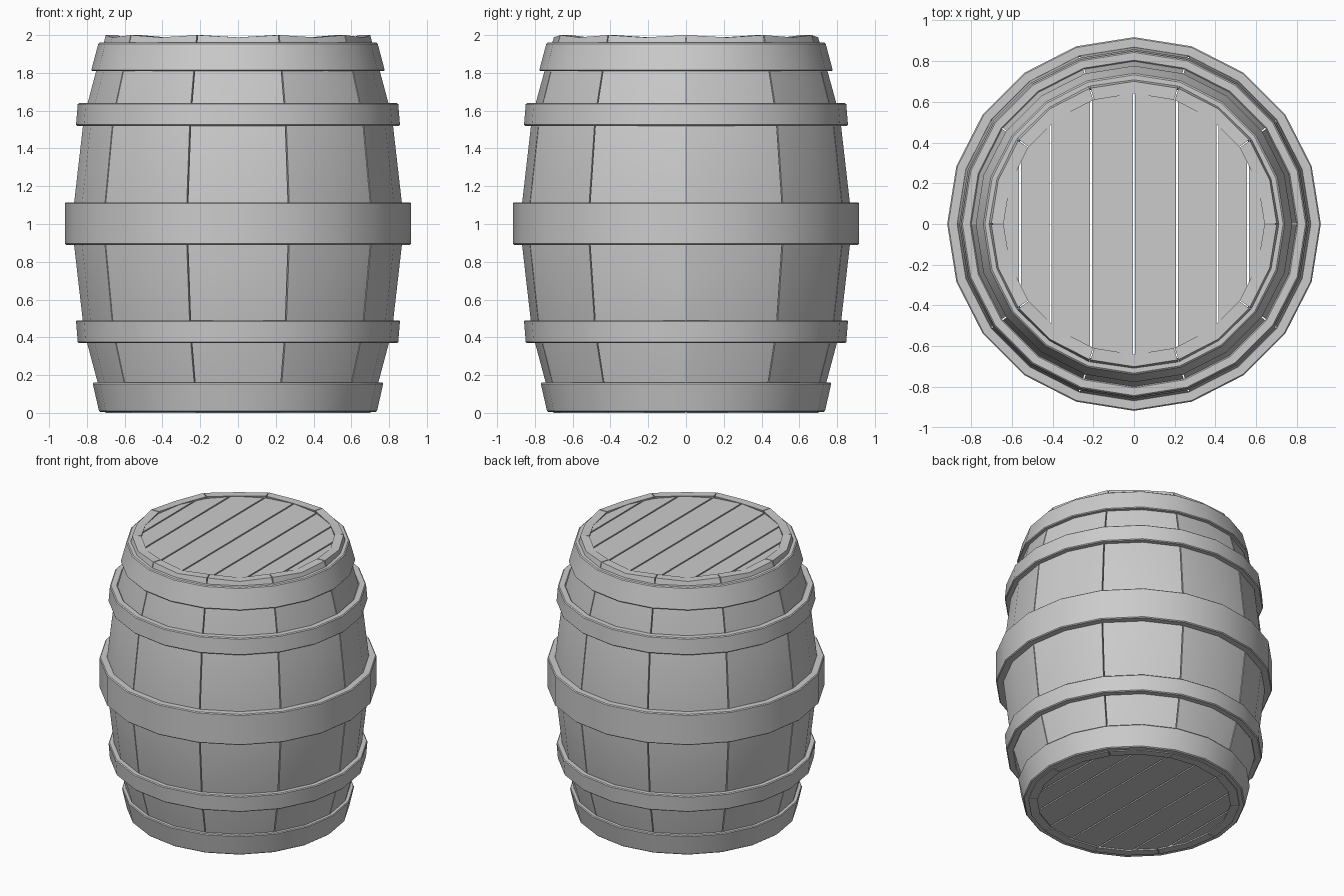
import bpy, bmesh
from math import sin, cos, pi, radians

if "Cube" in bpy.data.objects:
    bpy.data.objects.remove(bpy.data.objects["Cube"])

SIDES = 20     # facets round the barrel
STAVES = 10    # two facets per stave


def finish(bm, name, bevel=0.0):
    bmesh.ops.recalc_face_normals(bm, faces=bm.faces[:])
    me = bpy.data.meshes.new(name)
    bm.to_mesh(me)
    bm.free()
    ob = bpy.data.objects.new(name, me)
    bpy.context.collection.objects.link(ob)
    if bevel:
        m = ob.modifiers.new("bevel", 'BEVEL')
        m.width, m.segments, m.limit_method = bevel, 1, 'ANGLE'
        m.angle_limit = radians(50)
    bpy.ops.object.select_all(action='DESELECT')
    ob.select_set(True)
    bpy.context.view_layer.objects.active = ob
    bpy.ops.object.shade_smooth_by_angle(angle=radians(30))
    return ob


def sweep(bm, sections, closed):
    """Skin a list of closed cross-sections."""
    rings = [[bm.verts.new(p) for p in s] for s in sections]
    n = len(rings[0])
    pairs = list(zip(rings, rings[1:] + rings[:1])) if closed else list(zip(rings, rings[1:]))
    for a, b in pairs:
        for i in range(n):
            j = (i + 1) % n
            bm.faces.new((a[i], a[j], b[j], b[i]))
    if not closed:
        bm.faces.new(rings[0])
        bm.faces.new(rings[-1])


# Staves: curved profile, tops dipping slightly at mid-stave
outer = [(0.70, 0.0), (0.815, 0.43), (0.869, 0.9), (0.869, 1.1), (0.815, 1.57), (0.70, 2.0)]
profile = outer + [(r - 0.06, z) for r, z in reversed(outer)]
gap = 0.004
step = 2 * pi / STAVES
bm = bmesh.new()
for k in range(STAVES):
    a0, a1 = k * step + gap, (k + 1) * step - gap
    sections = []
    for a, dip in ((a0, 0), ((a0 + a1) / 2, 0.012), (a1, 0)):
        sections.append([(r * cos(a), r * sin(a), z - dip if z == 2.0 else z)
                         for r, z in profile])
    sweep(bm, sections, False)
finish(bm, "staves")


# Hoops: bottom z, bottom radius, top z, top radius, thickness
def hoop(name, z0, r0, z1, r1, t):
    bm = bmesh.new()
    prof = [(r0, z0), (r1, z1), (r1 - t, z1), (r0 - t, z0)]
    sweep(bm, [[(r * cos(a), r * sin(a), z) for r, z in prof]
               for a in (2 * pi * i / SIDES for i in range(SIDES))], True)
    finish(bm, name, 0.006)


hoop("bottom_hoop", 0.005, 0.735, 0.16, 0.77, 0.045)
hoop("lower_hoop", 0.37, 0.848, 0.49, 0.858, 0.05)
hoop("middle_hoop", 0.89, 0.917, 1.115, 0.917, 0.055)
hoop("upper_hoop", 1.52, 0.858, 1.64, 0.848, 0.05)
hoop("top_hoop", 1.81, 0.778, 1.96, 0.738, 0.045)


# Heads: round board cut into planks with narrow gaps
def head(name, z0, z1):
    seams = [-0.7, -0.56, -0.41, -0.21, 0.0, 0.21, 0.41, 0.56, 0.7]
    for n, (xa, xb) in enumerate(zip(seams, seams[1:]), 1):
        bm = bmesh.new()
        bmesh.ops.create_circle(bm, cap_ends=True, segments=SIDES, radius=0.642)
        for x, d in ((xa + 0.005, -1), (xb - 0.005, 1)):
            bmesh.ops.bisect_plane(bm, geom=bm.verts[:] + bm.edges[:] + bm.faces[:],
                                   plane_co=(x, 0, 0), plane_no=(d, 0, 0), clear_outer=True)
        for v in bm.verts:
            v.co.z = z0
        ext = bmesh.ops.extrude_face_region(bm, geom=bm.faces[:], use_keep_orig=True)
        for v in ext["geom"]:
            if isinstance(v, bmesh.types.BMVert):
                v.co.z = z1
        finish(bm, f"{name}_plank_{n}")


head("bottom_head", 0.01, 0.06)
head("top_head", 1.93, 1.985)
